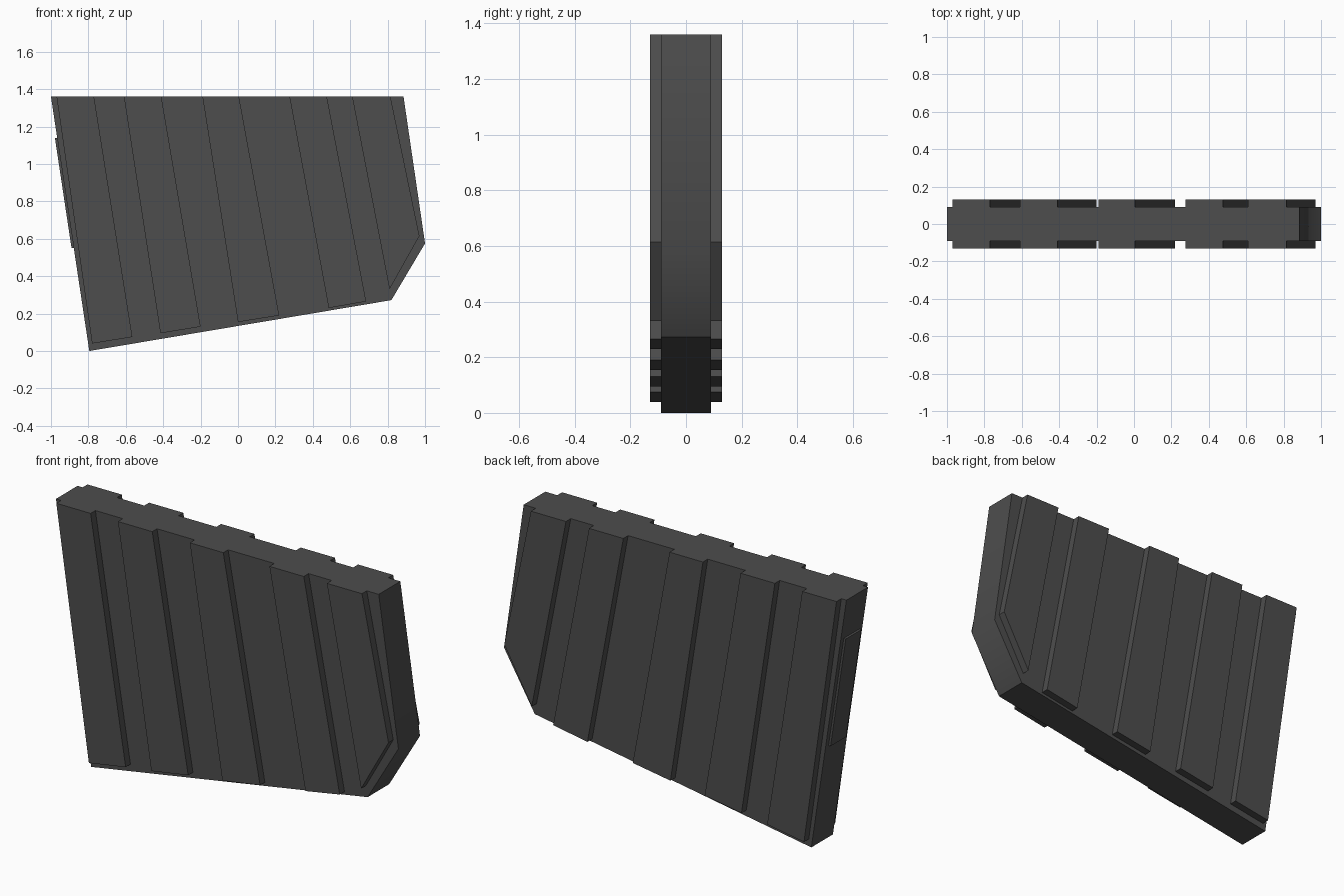
import bpy, bmesh, math

if "Cube" in bpy.data.objects:
    bpy.data.objects.remove(bpy.data.objects["Cube"])

gray = bpy.data.materials.new("dark gray")
gray.diffuse_color = (0.075, 0.075, 0.075, 1)
gray.use_nodes = True
gray.node_tree.nodes["Principled BSDF"].inputs["Base Color"].default_value = gray.diffuse_color


def prism(name, profile, y0, y1, smooth=0):
    """Extrude an x-z profile from y0 to y1."""
    bm = bmesh.new()
    face = bm.faces.new([bm.verts.new((x, y0, z)) for x, z in profile])
    ext = bmesh.ops.extrude_face_region(bm, geom=[face])
    for v in ext["geom"]:
        if isinstance(v, bmesh.types.BMVert):
            v.co.y = y1
    bmesh.ops.recalc_face_normals(bm, faces=bm.faces)
    me = bpy.data.meshes.new(name)
    bm.to_mesh(me)
    bm.free()
    me.materials.append(gray)
    ob = bpy.data.objects.new(name, me)
    bpy.context.collection.objects.link(ob)
    if smooth:
        bpy.ops.object.select_all(action='DESELECT')
        ob.select_set(True)
        bpy.context.view_layer.objects.active = ob
        bpy.ops.object.shade_smooth_by_angle(angle=math.radians(smooth))
    return ob


TOP = 1.36

# Main slanted body, with a soft edge between the right side and its chamfer
prism("body", [(-1, TOP), (0.885, TOP), (1.0, 0.575), (0.82, 0.272), (-0.795, 0)],
      -0.09, 0.09, smooth=45)

# Raised slanted ribs, the last one following the chamfered corner
ribs = [
    [(-0.97, TOP), (-0.77, TOP), (-0.565, 0.075), (-0.78, 0.04)],
    [(-0.61, TOP), (-0.41, TOP), (-0.20, 0.13), (-0.415, 0.095)],
    [(-0.19, TOP), (0.005, TOP), (0.22, 0.19), (0.0, 0.155)],
    [(0.275, TOP), (0.475, TOP), (0.685, 0.265), (0.485, 0.23)],
    [(0.61, TOP), (0.815, TOP), (0.97, 0.615), (0.81, 0.33)],
]
for i, profile in enumerate(ribs, 1):
    prism(f"front_rib_{i}", profile, -0.13, -0.085)
    prism(f"back_rib_{i}", profile, 0.085, 0.13)

# Low plate on the left edge
prism("edge_plate", [(-0.979, 1.14), (-0.94, 1.14), (-0.85, 0.55), (-0.89, 0.55)],
      -0.065, 0.065)
